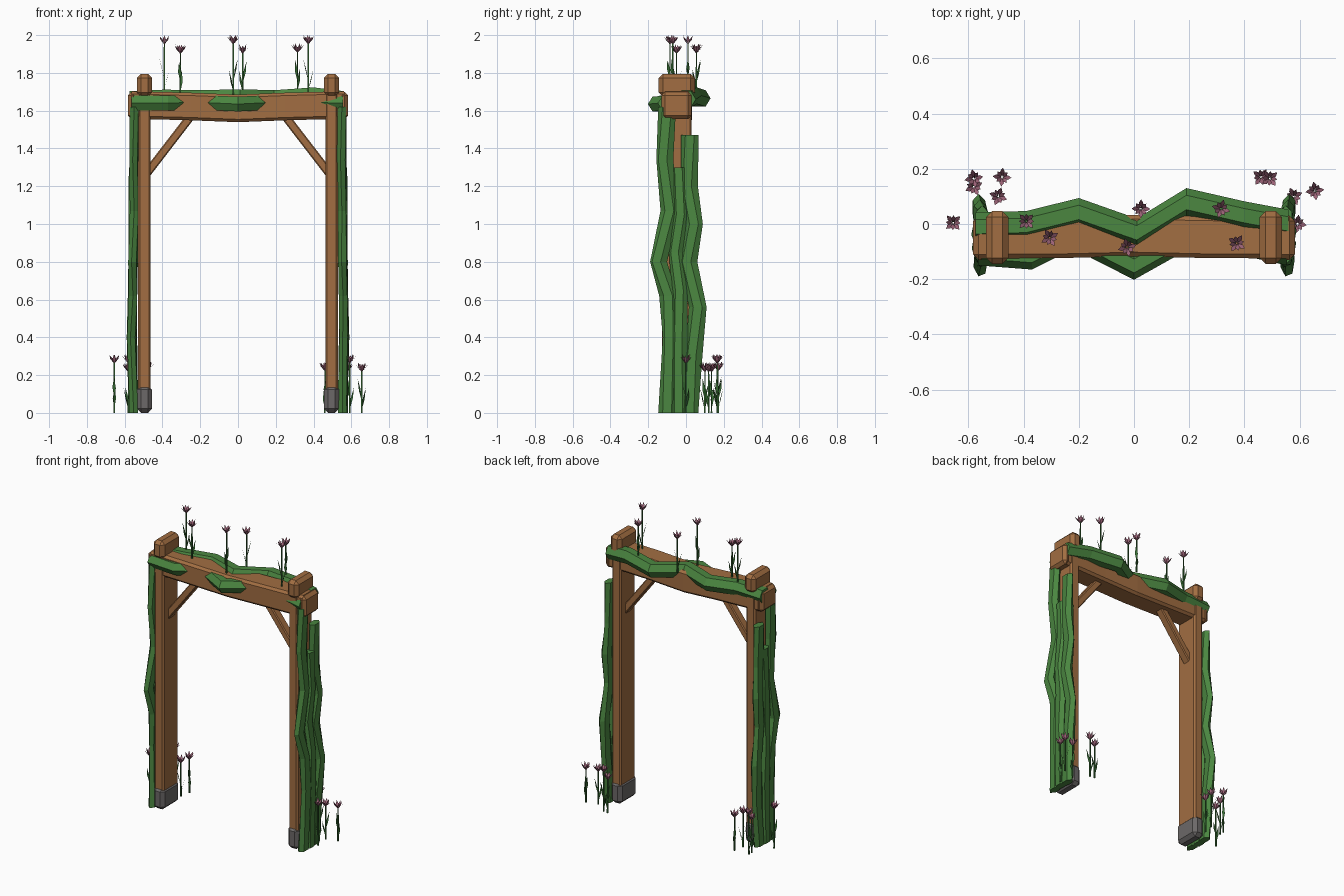
import bpy, bmesh, math
from mathutils import Matrix, Vector

if "Cube" in bpy.data.objects:
    bpy.data.objects.remove(bpy.data.objects["Cube"])


def material(name, rgb):
    m = bpy.data.materials.new(name)
    m.diffuse_color = (*rgb, 1)
    m.use_nodes = True
    m.node_tree.nodes["Principled BSDF"].inputs["Base Color"].default_value = m.diffuse_color
    return m


WOOD = material("warm wood", (0.36, 0.155, 0.054))
STONE = material("grey stone", (0.15, 0.14, 0.138))
VINE = material("vine green", (0.07, 0.24, 0.052))
LEAF = material("dark leaf green", (0.04, 0.16, 0.035))
PETAL = material("mauve petal", (0.36, 0.135, 0.20))


def finish(bm, name, *mats, normals=True):
    if normals:
        bmesh.ops.recalc_face_normals(bm, faces=bm.faces[:])
    mesh = bpy.data.meshes.new(name)
    bm.to_mesh(mesh)
    bm.free()
    for m in mats:
        mesh.materials.append(m)
    obj = bpy.data.objects.new(name, mesh)
    bpy.context.collection.objects.link(obj)
    return obj


def block(name, lo, hi, mat, chamfer=0.015, turn=None):
    """Box between two corners with flat chamfered edges."""
    lo, hi = Vector(lo), Vector(hi)
    bm = bmesh.new()
    bmesh.ops.create_cube(bm, size=1)
    bmesh.ops.scale(bm, vec=hi - lo, verts=bm.verts[:])
    bmesh.ops.bevel(bm, geom=bm.edges[:], offset=chamfer, segments=1,
                    affect='EDGES', profile=0.5)
    if turn:
        bmesh.ops.rotate(bm, cent=(0, 0, 0), matrix=Matrix.Rotation(turn, 3, 'Y'),
                         verts=bm.verts[:])
    bmesh.ops.translate(bm, vec=(lo + hi) / 2, verts=bm.verts[:])
    return finish(bm, name, mat)


def loft(name, rings, mat):
    """Skin a list of matching rings and close both ends."""
    bm = bmesh.new()
    loops = [[bm.verts.new(p) for p in ring] for ring in rings]
    n = len(loops[0])
    for a, b in zip(loops, loops[1:]):
        for i in range(n):
            j = (i + 1) % n
            bm.faces.new((a[i], a[j], b[j], b[i]))
    bm.faces.new(loops[0])
    bm.faces.new(loops[-1])
    return finish(bm, name, mat)


def strand(name, path, r1, r2, axis, sides=6, twist=0.0):
    """Faceted vine whose rings lie across the given axis."""
    rings = []
    for k, (x, y, z) in enumerate(path):
        ring = []
        for i in range(sides):
            a = math.tau * i / sides + twist * (k % 2)
            u, v = r1 * math.cos(a), r2 * math.sin(a)
            ring.append((x + v, y + u, z) if axis == 'Z' else (x, y + u, z + v))
        rings.append(ring)
    return loft(name, rings, VINE)


# Posts, feet, heads, beam ends, braces and side vines, repeated on both sides
vines = {
    "front": ([(.552, -.10, 0), (.562, -.078, .4), (.556, -.095, .62), (.556, -.145, .8),
               (.55, -.088, 1.07), (.55, -.112, 1.34), (.55, -.10, 1.62)], .047),
    "back": ([(.552, .018, 0), (.557, .042, .3), (.562, .062, .56), (.555, .015, .8),
              (.558, .042, 1.0), (.55, .018, 1.2), (.55, .02, 1.47)], .047),
    "middle": ([(.556, -.04, 0), (.564, -.03, .4), (.56, -.035, .65), (.553, -.05, .85),
                (.556, -.03, 1.05), (.553, -.03, 1.3)], .042),
}
for s, side in ((-1, "left"), (1, "right")):
    def pair(name, x0, x1, y0, y1, z0, z1, mat, chamfer):
        a, b = sorted((s * x0, s * x1))
        return block(f"{side}_{name}", (a, y0, z0), (b, y1, z1), mat, chamfer)
    pair("post", .462, .53, -.128, .03, .05, 1.72, WOOD, .01)
    pair("post_foot", .455, .536, -.14, .04, 0, .145, STONE, .022)
    pair("post_head", .455, .536, -.145, .047, 1.675, 1.795, WOOD, .022)
    pair("beam_end", .535, .583, -.13, .03, 1.555, 1.70, WOOD, .02)
    # diagonal brace from post to beam
    p, q = Vector((s * .485, 0, 1.265)), Vector((s * .25, 0, 1.57))
    d, c = q - p, (p + q) / 2
    h = Vector((.022, .028, d.length / 2))
    mid = Vector((c.x, -.048, c.z))
    block(f"{side}_brace", mid - h, mid + h, WOOD, .006, math.atan2(d.x, d.z))
    for name, (path, width) in vines.items():
        strand(f"{side}_{name}_vine", [(s * x, y, z) for x, y, z in path],
               width, .026, 'Z', 6, .3)

# Slightly sagging cross beam with chamfered section
section = [(-.075, -.058), (-.06, -.073), (.06, -.073), (.075, -.058),
           (.075, .058), (.06, .073), (-.06, .073), (-.075, .058)]
loft("cross_beam", [[(x, cy + y, cz + z) for y, z in section] for x, cy, cz in
     ((-.56, -.05, 1.63), (-.25, -.048, 1.622), (0, -.042, 1.612),
      (.25, -.048, 1.622), (.56, -.05, 1.63))], WOOD)

# Vines weaving through the beam, front and back
strand("beam_front_vine",
       [(-.565, -.10, 1.64), (-.37, -.115, 1.64), (-.22, -.04, 1.645), (0, -.152, 1.635),
        (.2, -.04, 1.645), (.35, -.055, 1.645), (.555, -.10, 1.64)], .05, .045, 'X', 6)
strand("beam_back_vine",
       [(-.575, -.01, 1.66), (-.39, -.005, 1.668), (-.2, .042, 1.665), (.01, -.032, 1.67),
        (.19, .078, 1.665), (.4, .03, 1.68), (.56, 0, 1.66)], .052, .05, 'X', 6)


def flower(name, x, y, base, height, turn):
    """Thin stem, two blade leaves and an open cup of petals."""
    bm = bmesh.new()

    def face(points, angle, index):
        m = Matrix.Translation((x, y, base)) @ Matrix.Rotation(angle, 4, 'Z')
        f = bm.faces.new([bm.verts.new(m @ Vector(p)) for p in points])
        f.material_index = index

    cup = height - .048
    for i in range(4):
        a = math.tau * i / 4
        face([(.004, -.004, 0), (.004, .004, 0), (.003, .003, cup + .01),
              (.003, -.003, cup + .01)], a, 0)
    for k in range(2):
        z = height * (.08 + .18 * k)
        face([(.002, 0, z), (.014, -.009, z + .055), (.027, 0, z + .11),
              (.012, .009, z + .05)], turn + math.pi * k, 0)
    for i in range(8):
        r, tip = (.034, height - .006) if i % 2 else (.026, height)
        face([(.002, 0, cup), (r * .62, -.0085, cup + .024), (r, 0, tip),
              (r * .62, .0085, cup + .024)], turn + math.tau * i / 8, 1)
    return finish(bm, name, LEAF, PETAL, normals=False)


# Flowers along the beam and around the feet
for i, (x, y, z, h) in enumerate((
        (-.39, .01, 1.69, .31), (-.305, -.05, 1.68, .27), (-.025, -.085, 1.68, .32),
        (.025, .055, 1.68, .27), (.315, .055, 1.69, .265), (.372, -.07, 1.68, .32),
        (-.655, .005, 0, .31), (-.58, .135, 0, .265), (-.58, .165, 0, .31),
        (-.478, .17, 0, .27), (-.492, .10, 0, .27), (.46, .17, 0, .27),
        (.492, .165, 0, .31), (.578, .10, 0, .265), (.655, .12, 0, .265),
        (.592, 0, 0, .31))):
    flower(f"flower_{i + 1}", x, y, z, h, i * 1.3)
